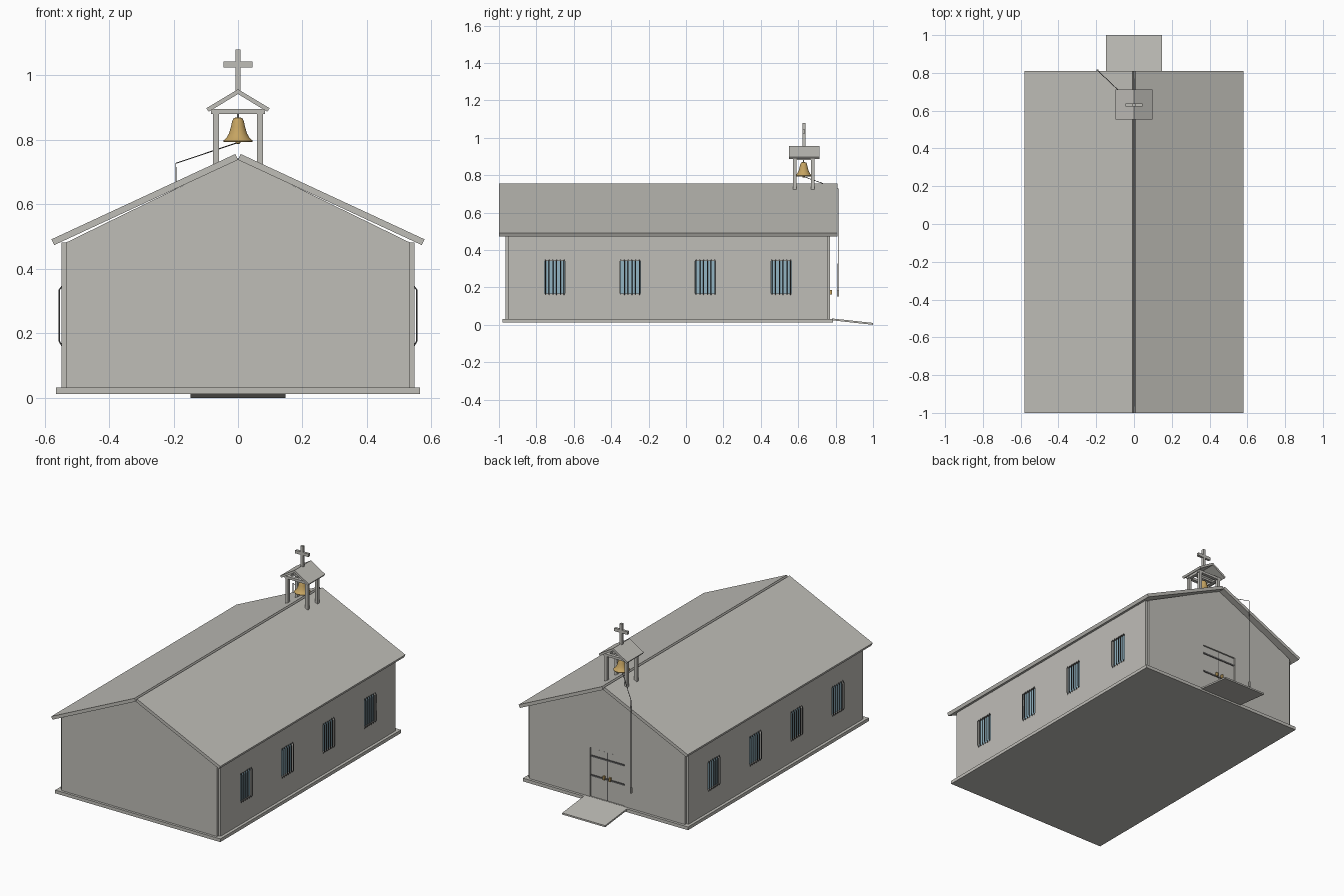
import bpy, bmesh, math
from mathutils import Vector

if "Cube" in bpy.data.objects:
    bpy.data.objects.remove(bpy.data.objects["Cube"])


def material(name, rgb):
    m = bpy.data.materials.new(name)
    m.diffuse_color = (*rgb, 1)
    m.use_nodes = True
    m.node_tree.nodes["Principled BSDF"].inputs["Base Color"].default_value = m.diffuse_color
    return m


STONE = material("warm grey", (0.52, 0.51, 0.475))
GLASS = material("pale blue glass", (0.29, 0.46, 0.55))
GOLD = material("bell brass", (0.56, 0.37, 0.12))
IRON = material("dark iron", (0.11, 0.11, 0.11))


def finish(bm, name, mat):
    bmesh.ops.recalc_face_normals(bm, faces=bm.faces[:])
    me = bpy.data.meshes.new(name)
    bm.to_mesh(me)
    bm.free()
    me.materials.append(mat)
    ob = bpy.data.objects.new(name, me)
    bpy.context.collection.objects.link(ob)
    return ob


def boxes(name, spans, mat):
    """One object from boxes given as (x0, x1, y0, y1, z0, z1)."""
    bm = bmesh.new()
    for x0, x1, y0, y1, z0, z1 in spans:
        vs = bmesh.ops.create_cube(bm, size=1)["verts"]
        for v in vs:
            v.co = Vector(((x0 + x1) / 2 + v.co.x * (x1 - x0),
                           (y0 + y1) / 2 + v.co.y * (y1 - y0),
                           (z0 + z1) / 2 + v.co.z * (z1 - z0)))
    return finish(bm, name, mat)


def prism(name, profile, y0, y1, mat):
    """Extrude an (x, z) profile along y."""
    bm = bmesh.new()
    f = bm.faces.new([bm.verts.new((x, y0, z)) for x, z in profile])
    ext = bmesh.ops.extrude_face_region(bm, geom=[f])["geom"]
    for v in ext:
        if isinstance(v, bmesh.types.BMVert):
            v.co.y = y1
    return finish(bm, name, mat)


def rods(name, paths, radius, mat):
    cu = bpy.data.curves.new(name, "CURVE")
    cu.dimensions = "3D"
    cu.bevel_depth = radius
    cu.bevel_resolution = 1
    cu.use_fill_caps = True
    for path in paths:
        sp = cu.splines.new("POLY")
        sp.points.add(len(path) - 1)
        for p, co in zip(sp.points, path):
            p.co = (*co, 1)
    cu.materials.append(mat)
    ob = bpy.data.objects.new(name, cu)
    bpy.context.collection.objects.link(ob)
    return ob


def lathe(name, profile, y, mat, n=32):
    bm = bmesh.new()
    rings = [[bm.verts.new((r * math.cos(2 * math.pi * i / n),
                            y + r * math.sin(2 * math.pi * i / n), z))
              for i in range(n)] for r, z in profile]
    for a, b in zip(rings, rings[1:]):
        for i in range(n):
            bm.faces.new((a[i], a[(i + 1) % n], b[(i + 1) % n], b[i]))
    bm.faces.new(rings[0])
    bm.faces.new(rings[-1])
    ob = finish(bm, name, mat)
    bpy.context.view_layer.objects.active = ob
    ob.select_set(True)
    bpy.ops.object.shade_smooth_by_angle(angle=math.radians(40))
    ob.select_set(False)
    return ob


def cut(ob, cutter):
    cutter.hide_render = True
    cutter.hide_viewport = True
    m = ob.modifiers.new("opening", "BOOLEAN")
    m.operation = "DIFFERENCE"
    m.solver = "EXACT"
    m.object = cutter


# Foundation and gabled hall
boxes("foundation", [(-0.565, 0.565, -0.98, 0.787, 0.012, 0.032)], STONE)
hall = prism("hall", [(-0.532, 0.03), (0.532, 0.03), (0.532, 0.482),
                      (0, 0.742), (-0.532, 0.482)], -0.965, 0.771, STONE)
cut(hall, boxes("door_cutter", [(-0.118, 0.118, 0.758, 0.8, 0.033, 0.335)], STONE))

# Side walls with window openings, glass and bent iron bars
WINDOWS = [-0.702, -0.299, 0.104, 0.509]
for s, side in ((-1, "left"), (1, "right")):
    def sx(a, b):
        return (min(s * a, s * b), max(s * a, s * b))
    wall = boxes(side + "_wall", [(*sx(0.53, 0.547), -0.951, 0.757, 0.03, 0.482)], STONE)
    holes = [(*sx(0.5, 0.6), y - 0.055, y + 0.055, 0.168, 0.342) for y in WINDOWS]
    cut(wall, boxes(side + "_window_cutter", holes, STONE))
    boxes(side + "_window_glass",
          [(*sx(0.53, 0.537), y - 0.055, y + 0.055, 0.168, 0.342) for y in WINDOWS], GLASS)
    rods(side + "_window_bars",
         [[(s * 0.545, y + d, 0.16), (s * 0.554, y + d, 0.175),
           (s * 0.554, y + d, 0.335), (s * 0.545, y + d, 0.347)]
          for y in WINDOWS for d in (-0.05, -0.03, -0.01, 0.01, 0.03, 0.05)], 0.0025, IRON)

# Main roof slabs, leaving a narrow groove along the ridge
for s, side in ((-1, "left"), (1, "right")):
    prism(side + "_roof", [(0, 0.738), (s * 0.57, 0.4735), (s * 0.5785, 0.4915),
                           (s * 0.0085, 0.756)], -1.0, 0.81, STONE)

# Double door with iron straps and knobs
boxes("door_leaves", [(-0.115, -0.002, 0.757, 0.766, 0.034, 0.332),
                      (0.002, 0.115, 0.757, 0.766, 0.034, 0.332)], STONE)
boxes("door_straps", [(-0.115, 0.115, 0.765, 0.77, z - 0.005, z + 0.005)
                      for z in (0.285, 0.165)]
      + [(-0.002, 0.002, 0.757, 0.767, 0.034, 0.332)], IRON)
boxes("door_handles", [(x - 0.005, x + 0.005, 0.765, 0.78, 0.162, 0.185)
                       for x in (-0.02, 0.02)], GOLD)

# Entrance ramp
ramp = boxes("ramp", [(-0.147, 0.147, 0.78, 1.0, 0, 0.01)], STONE)
for v in ramp.data.vertices:
    if v.co.y < 0.9:
        v.co.z += 0.024

# Bell tower: posts, top beams, small roof
boxes("tower_posts", [(x - 0.009, x + 0.009, y - 0.0095, y + 0.0095, 0.722, 0.882)
                      for x in (-0.068, 0.068) for y in (0.5815, 0.6765)], STONE)
boxes("tower_beams",
      [(-0.083, 0.083, y - 0.01, y + 0.01, 0.88, 0.895) for y in (0.5815, 0.6765)]
      + [(x - 0.01, x + 0.01, 0.5915, 0.6665, 0.88, 0.895) for x in (-0.068, 0.068)]
      + [(-0.058, 0.058, 0.623, 0.635, 0.882, 0.894)], STONE)
for s, side in ((-1, "left"), (1, "right")):
    prism(side + "_tower_roof", [(0, 0.942), (s * 0.091, 0.887), (s * 0.098, 0.898),
                                 (0, 0.957)], 0.552, 0.713, STONE)

# Cross
boxes("cross", [(-0.008, 0.008, 0.622, 0.638, 0.945, 1.08),
                (-0.045, 0.045, 0.6225, 0.6375, 1.024, 1.043)], STONE)

# Bell, hanger and clapper
lathe("bell", [(0.04, 0.798), (0.045, 0.793), (0.046, 0.797), (0.036, 0.806),
               (0.028, 0.82), (0.022, 0.84), (0.018, 0.858), (0.014, 0.867),
               (0.006, 0.87)], 0.629, GOLD)
lathe("bell_clapper", [(0.003, 0.787), (0.007, 0.79), (0.007, 0.795), (0.003, 0.8)],
      0.629, GOLD, 12)
rods("bell_hanger", [[(0, 0.629, 0.865), (0, 0.629, 0.885)]], 0.003, STONE)

# Bell rope with its handle
rods("bell_rope", [[(0, 0.63, 0.792), (-0.193, 0.813, 0.727), (-0.193, 0.813, 0.18)]],
     0.0018, IRON)
boxes("rope_handle", [(-0.198, -0.188, 0.808, 0.818, 0.152, 0.185)], STONE)
